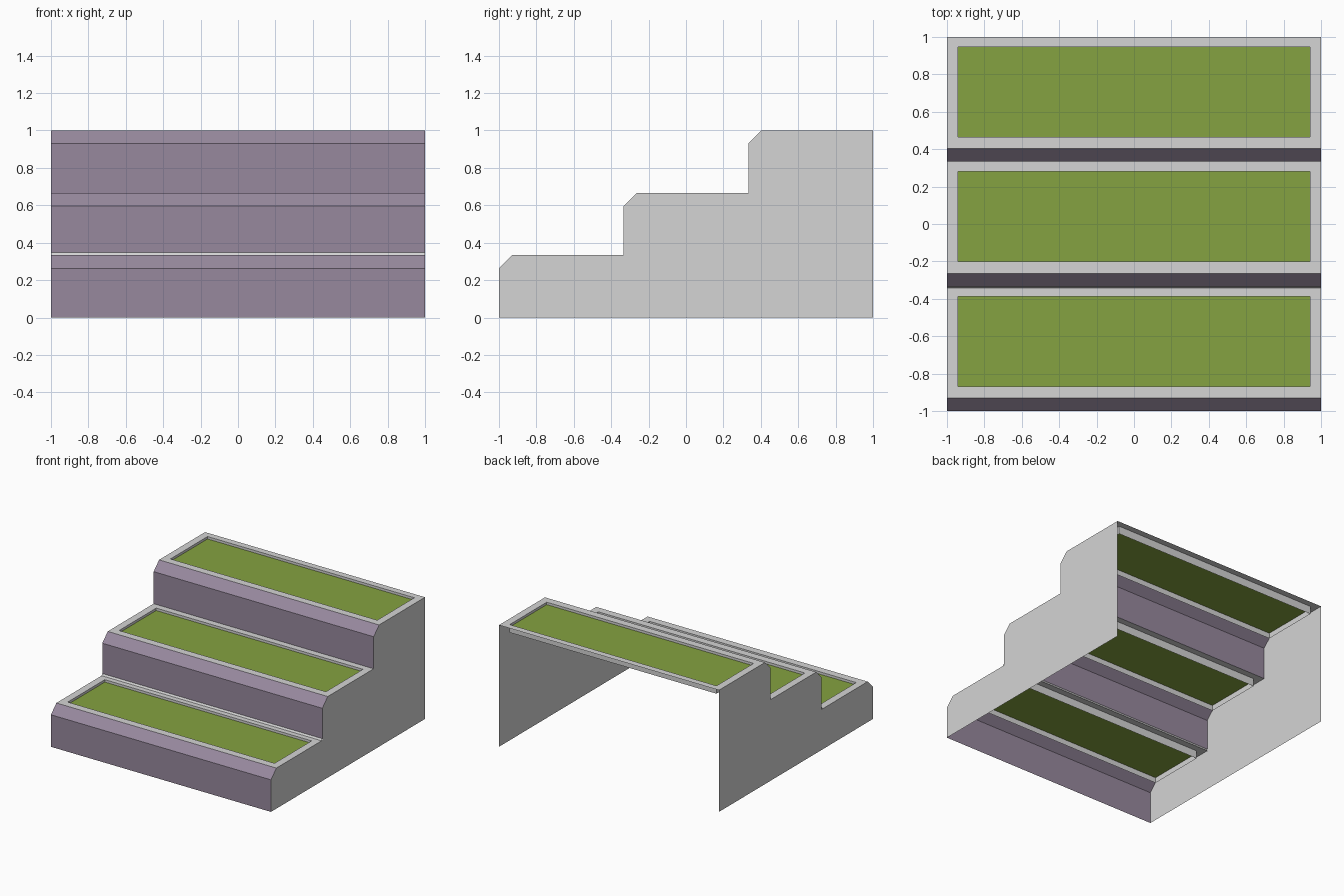
import bpy

if "Cube" in bpy.data.objects:
    bpy.data.objects.remove(bpy.data.objects["Cube"])

def material(name, rgb):
    m = bpy.data.materials.new(name)
    m.diffuse_color = (*rgb, 1)
    m.use_nodes = True
    m.node_tree.nodes["Principled BSDF"].inputs["Base Color"].default_value = m.diffuse_color
    return m

GRAY = material("light_gray", (0.66, 0.66, 0.66))
PURPLE = material("dusty_purple", (0.31, 0.25, 0.34))
GREEN = material("moss_green", (0.235, 0.36, 0.052))

def sheet(name, verts, faces, mat):
    me = bpy.data.meshes.new(name)
    me.from_pydata(verts, [], faces)
    me.materials.append(mat)
    me.update()
    ob = bpy.data.objects.new(name, me)
    bpy.context.collection.objects.link(ob)
    return ob

STEPS = 3
RUN, RISE = 2 / 3, 1 / 3
BEVEL = 0.07      # chamfered nosing
INSET_X = 0.94    # half width of the carpet
RECESS = 0.02     # carpet depth below the frame
LIP = 0.065       # depth of the hanging inner rim

# stepped outline shared by both side panels
outline = [(1, 0), (-1, 0)]
for i in range(STEPS):
    y, z = -1 + i * RUN, (i + 1) * RISE
    outline += [(y, z - BEVEL), (y + BEVEL, z), (y + RUN, z)]

for side, x in (("left", -1), ("right", 1)):
    pts = outline if x < 0 else outline[::-1]
    sheet(side + "_side_panel", [(x, y, z) for y, z in pts],
          [range(len(pts))], GRAY)

def rect(x, y0, y1, z):
    return [(-x, y0, z), (x, y0, z), (x, y1, z), (-x, y1, z)]

for i in range(STEPS):
    y, z = -1 + i * RUN, (i + 1) * RISE
    n = str(i + 1)
    # riser with chamfered nosing
    base = z - RISE + (0.014 if i == 1 else 0)
    prof = [(y, base), (y, z - BEVEL), (y + BEVEL, z)]
    sheet("riser_" + n, [(x, py, pz) for py, pz in prof for x in (-1, 1)],
          [(0, 1, 3, 2), (2, 3, 5, 4)], PURPLE)
    # small sloped strip closing the first tread against its riser
    if i == 1:
        sheet("joint_strip", [(-1, y - 0.01, z - RISE), (1, y - 0.01, z - RISE),
                              (1, y, base), (-1, y, base)], [(0, 1, 2, 3)], GRAY)
    # tread frame: flat border plus inner rim hanging down
    y0, y1 = y + 0.132, y + RUN - 0.053
    verts = rect(1, y + BEVEL, y + RUN, z) + rect(INSET_X, y0, y1, z) \
        + rect(INSET_X, y0, y1, z - LIP)
    faces = []
    for k in range(4):
        j = (k + 1) % 4
        faces += [(k, j, 4 + j, 4 + k), (4 + k, 4 + j, 8 + j, 8 + k)]
    sheet("tread_frame_" + n, verts, faces, GRAY)
    # recessed carpet
    sheet("tread_carpet_" + n, rect(INSET_X, y0, y1, z - RECESS),
          [(0, 1, 2, 3)], GREEN)
